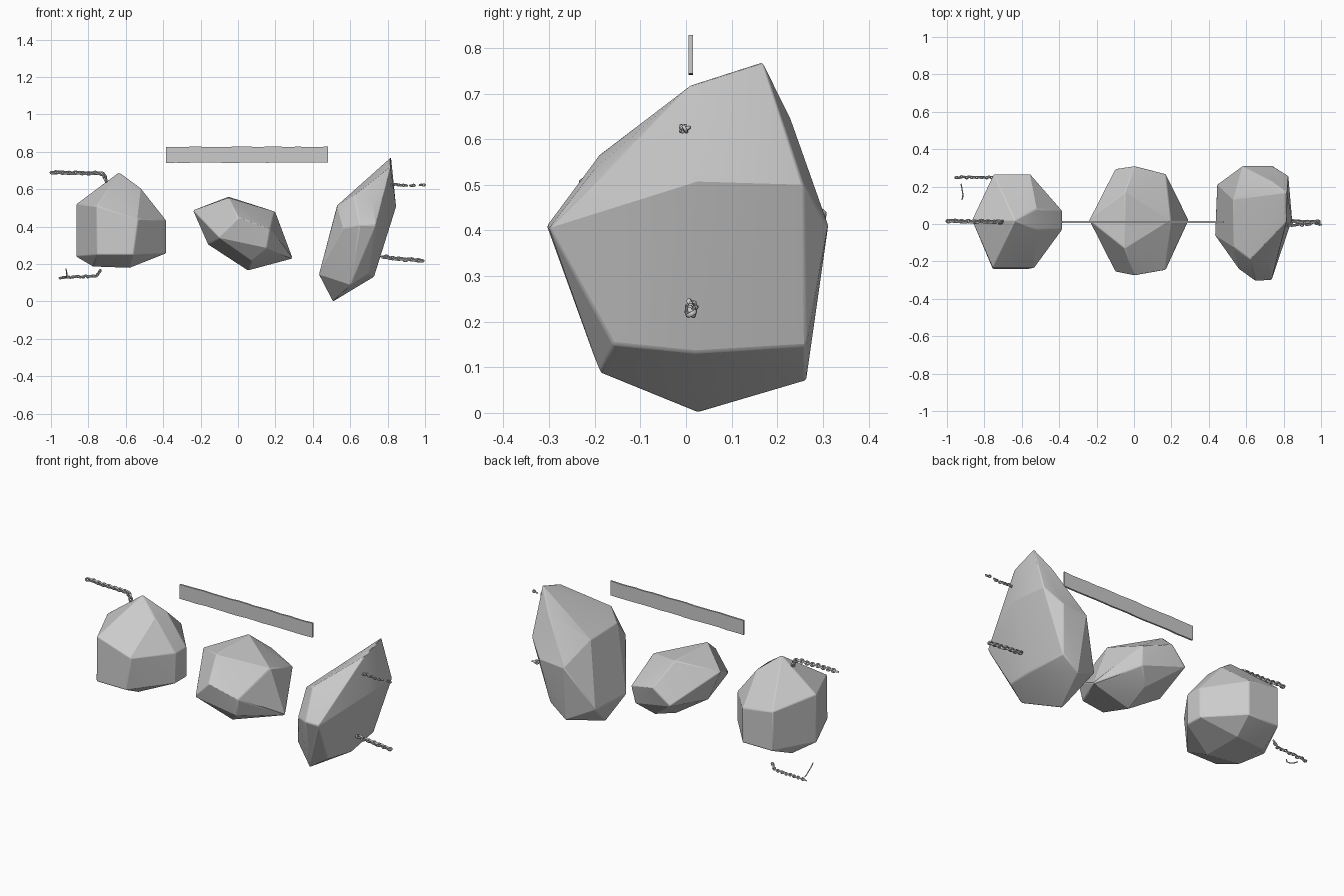
import bpy, bmesh, math, random
from mathutils import Vector, Matrix

random.seed(4)


def finish(bm, name, angle=25):
    bmesh.ops.recalc_face_normals(bm, faces=bm.faces)
    me = bpy.data.meshes.new(name)
    bm.to_mesh(me)
    bm.free()
    ob = bpy.data.objects.new(name, me)
    bpy.context.collection.objects.link(ob)
    bpy.ops.object.select_all(action='DESELECT')
    ob.select_set(True)
    bpy.context.view_layer.objects.active = ob
    bpy.ops.object.shade_smooth_by_angle(angle=math.radians(angle))
    return ob


def rock(name, corners):
    """Chiselled stone: hull of its corner points with slightly worn edges."""
    bm = bmesh.new()
    for c in corners:
        bm.verts.new(c)
    res = bmesh.ops.convex_hull(bm, input=bm.verts)
    loose = [v for v in bm.verts if not v.link_faces]
    bmesh.ops.delete(bm, geom=loose, context='VERTS')
    bmesh.ops.dissolve_limit(bm, angle_limit=math.radians(4), verts=bm.verts, edges=bm.edges)
    ob = finish(bm, name, 18)
    bev = ob.modifiers.new("worn_edges", 'BEVEL')
    bev.width = 0.005
    bev.segments = 2
    return ob


def chain(name, path, step=0.017, size=0.0085, wire=0.0055):
    """Links along a polyline, each turned a quarter from the last."""
    bm = bmesh.new()
    pts = [Vector(p) for p in path]
    n = 0
    for a, b in zip(pts, pts[1:]):
        d = b - a
        count = max(1, round(d.length / step))
        rot = d.to_track_quat('X', 'Z').to_matrix().to_4x4()
        for i in range(count):
            p = a + d * ((i + 0.5) / count)
            p += Vector((0, random.uniform(-1, 1), random.uniform(-1, 1))) * 0.003
            turn = Matrix.Rotation(math.pi / 2 * (n % 2) + 0.5, 4, 'X')
            m = Matrix.Translation(p) @ rot @ turn
            rings = []
            for j in range(12):
                t = j * math.tau / 12
                c = Vector((math.cos(t) * size * 1.35, math.sin(t) * size, 0))
                out = Vector((math.cos(t), math.sin(t), 0))
                rings.append([bm.verts.new(m @ (c + wire * (out * math.cos(s) + Vector((0, 0, math.sin(s))))))
                              for s in (k * math.tau / 6 for k in range(6))])
            for j in range(12):
                for k in range(6):
                    r, q = rings[j], rings[(j + 1) % 12]
                    bm.faces.new((r[k], q[k], q[(k + 1) % 6], r[(k + 1) % 6]))
            n += 1
    return finish(bm, name, 60)


# Left stone: six-sided block with a pointed cap
rock("left_rock", [
    (-0.865, 0.02, 0.52), (-0.865, 0.02, 0.24),
    (-0.755, -0.235, 0.51), (-0.755, -0.24, 0.25),
    (-0.535, -0.235, 0.44), (-0.56, -0.24, 0.25),
    (-0.385, -0.03, 0.433), (-0.385, -0.03, 0.257), (-0.385, 0.07, 0.43), (-0.385, 0.07, 0.257),
    (-0.75, 0.265, 0.48), (-0.75, 0.265, 0.25), (-0.555, 0.265, 0.45), (-0.555, 0.265, 0.25),
    (-0.637, 0.02, 0.69), (-0.52, -0.03, 0.604), (-0.52, 0.08, 0.60),
    (-0.727, -0.02, 0.60), (-0.61, -0.19, 0.515),
    (-0.775, -0.08, 0.187), (-0.775, 0.12, 0.187), (-0.58, -0.1, 0.18), (-0.58, 0.14, 0.18)])

# Middle stone: tilted gem shape
rock("middle_rock", [
    (-0.24, 0.02, 0.487), (0.292, 0.02, 0.23),
    (-0.05, -0.13, 0.555), (-0.05, 0.17, 0.56), (0.198, 0.02, 0.48),
    (0.0, -0.275, 0.45), (0.17, -0.245, 0.39), (0.155, -0.23, 0.285), (-0.1, -0.255, 0.34),
    (0.0, 0.31, 0.44), (0.17, 0.267, 0.39), (0.155, 0.25, 0.285), (-0.1, 0.295, 0.35),
    (-0.16, 0.02, 0.305), (0.053, 0.02, 0.166), (0.075, -0.16, 0.215), (0.075, 0.18, 0.215)])

# Right stone: tall leaning slab
rock("right_rock", [
    (0.818, 0.168, 0.77), (0.815, 0.013, 0.72), (0.62, -0.19, 0.565), (0.62, 0.12, 0.595),
    (0.53, -0.12, 0.513), (0.53, 0.13, 0.513), (0.72, -0.20, 0.535),
    (0.845, 0.025, 0.507), (0.835, 0.17, 0.515), (0.825, 0.257, 0.50), (0.79, -0.14, 0.48),
    (0.65, -0.305, 0.41), (0.735, -0.30, 0.405), (0.56, -0.24, 0.39),
    (0.58, 0.31, 0.40), (0.738, 0.312, 0.41), (0.74, 0.225, 0.655),
    (0.727, 0.02, 0.132), (0.70, 0.263, 0.147), (0.70, -0.16, 0.15),
    (0.433, -0.06, 0.144), (0.444, 0.21, 0.15), (0.60, -0.188, 0.087),
    (0.60, 0.263, 0.07), (0.508, 0.026, 0.0)])

# Thin flat bar above, with slightly uneven long edges
bm = bmesh.new()
cols = []
for i in range(17):
    x = -0.385 + 0.867 * i / 16
    zs = (0.74 + random.uniform(0, 0.004), 0.829 + random.uniform(-0.004, 0))
    cols.append([bm.verts.new((x, y, z)) for y, z in
                 ((0.005, zs[0]), (0.015, zs[0]), (0.015, zs[1]), (0.005, zs[1]))])
for a, b in zip(cols, cols[1:]):
    for k in range(4):
        bm.faces.new((a[k], b[k], b[(k + 1) % 4], a[(k + 1) % 4]))
bm.faces.new(cols[0])
bm.faces.new(cols[-1][::-1])
finish(bm, "bar")

# Chains beside the outer stones
chain("left_upper_chain", [(-1.0, 0.015, 0.69), (-0.72, 0.012, 0.685), (-0.705, 0.012, 0.645)])
chain("left_lower_chain", [(-0.955, 0.25, 0.125), (-0.755, 0.25, 0.138), (-0.735, 0.25, 0.17)],
      size=0.006, wire=0.004, step=0.013)
chain("right_upper_chain", [(0.81, -0.005, 0.626), (0.905, -0.005, 0.62)], size=0.006, wire=0.004, step=0.013)
chain("right_upper_chain_middle", [(0.92, 0.0, 0.62), (0.945, 0.0, 0.618)], size=0.006, wire=0.004, step=0.013)
chain("right_upper_chain_end", [(0.97, 0.0, 0.622), (1.0, 0.0, 0.625)], size=0.006, wire=0.004, step=0.013)
chain("right_lower_chain", [(0.77, 0.012, 0.24), (0.85, 0.012, 0.228), (0.99, 0.01, 0.217)])

# Thin curved hook at the end of the lower left chain
cu = bpy.data.curves.new("chain_hook", 'CURVE')
cu.dimensions = '3D'
cu.bevel_depth = 0.003
cu.bevel_resolution = 1
sp = cu.splines.new('POLY')
hook = [(-0.925, 0.215, 0.125), (-0.92, 0.19, 0.128), (-0.915, 0.16, 0.14), (-0.916, 0.14, 0.155), (-0.92, 0.13, 0.175)]
sp.points.add(len(hook) - 1)
for p, c in zip(sp.points, hook):
    p.co = (*c, 1)
bpy.context.collection.objects.link(bpy.data.objects.new("chain_hook", cu))
